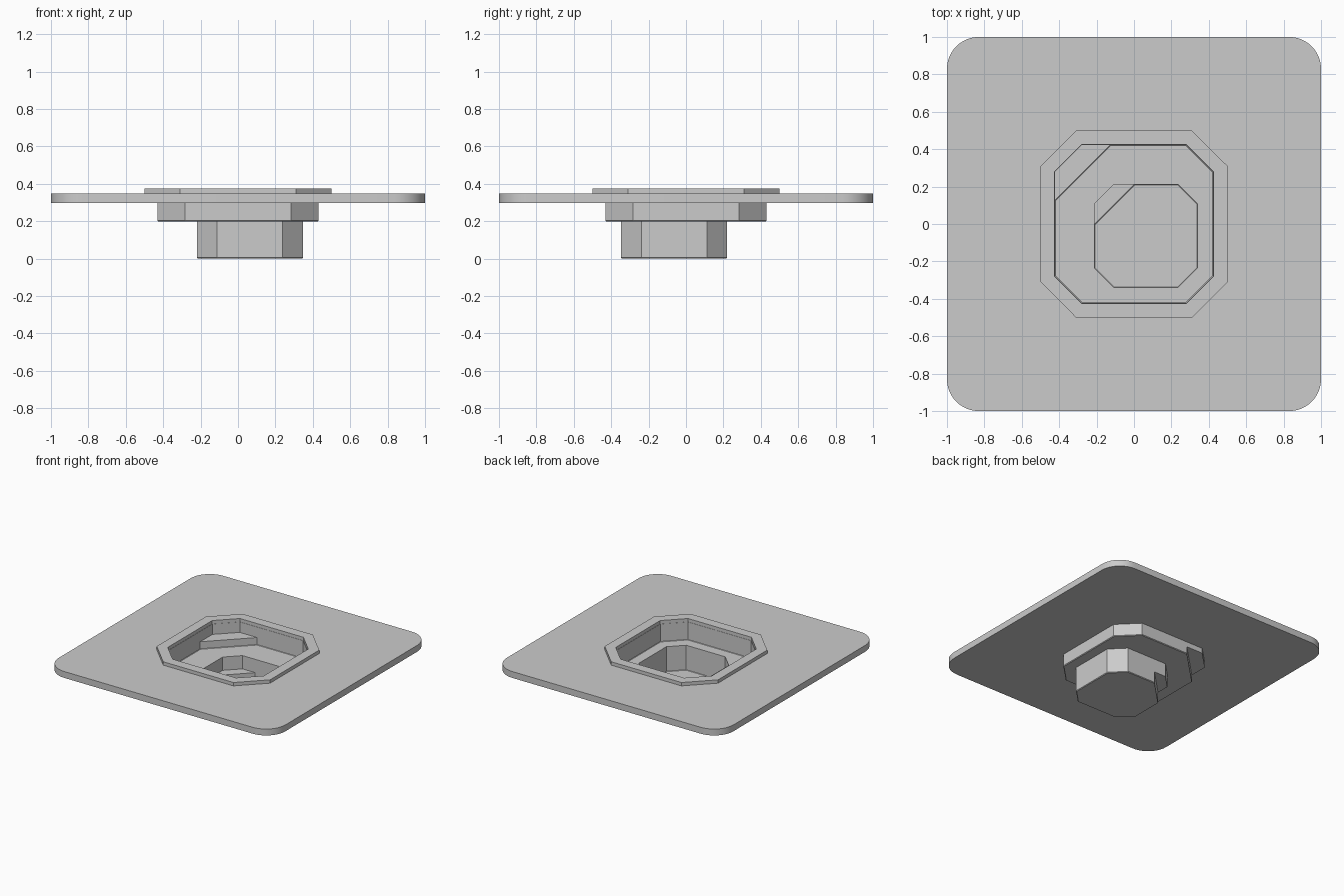
import bpy
import bmesh
import math

cube = bpy.data.objects.get("Cube")
if cube:
    bpy.data.objects.remove(cube, do_unlink=True)

grey = bpy.data.materials.new("light_grey")
grey.use_nodes = True
grey.diffuse_color = (0.6, 0.6, 0.6, 1)
grey.node_tree.nodes["Principled BSDF"].inputs["Base Color"].default_value = grey.diffuse_color

WALL = 0.008


def octagon(x0, x1, y0, y1, c, back_left=None):
    """Rectangle with cut corners; one corner may be cut deeper."""
    d = back_left or c
    return [(x0 + c, y0), (x1 - c, y0), (x1, y0 + c), (x1, y1 - c),
            (x1 - c, y1), (x0 + d, y1), (x0, y1 - d), (x0, y0 + c)]


def inset_octagon(box, c, t, back_left=None):
    x0, x1, y0, y1 = box
    shrink = t * (2 - math.sqrt(2))   # keeps wall thickness even on the corners
    d = back_left - shrink if back_left else None
    return octagon(x0 + t, x1 - t, y0 + t, y1 - t, c - shrink, d)


def rounded_square(half, radius, steps):
    pts = []
    for quarter in range(4):
        mid = math.pi / 4 + quarter * math.pi / 2
        cx = math.copysign(half - radius, math.cos(mid))
        cy = math.copysign(half - radius, math.sin(mid))
        for i in range(steps + 1):
            a = (quarter + i / steps) * math.pi / 2
            pts.append((cx + radius * math.cos(a), cy + radius * math.sin(a)))
    return pts


def prism(name, outline, z0, z1, bevel=0):
    """Extrude an outline from z0 to z1, optionally easing the bottom edge."""
    bm = bmesh.new()
    base = bm.faces.new([bm.verts.new((x, y, z0)) for x, y in outline])
    new = bmesh.ops.extrude_face_region(bm, geom=[base], use_keep_orig=True)["geom"]
    tops = [v for v in new if isinstance(v, bmesh.types.BMVert)]
    bmesh.ops.translate(bm, verts=tops, vec=(0, 0, z1 - z0))
    bmesh.ops.recalc_face_normals(bm, faces=bm.faces[:])
    if bevel:
        low = [e for e in bm.edges if all(abs(v.co.z - z0) < 1e-5 for v in e.verts)]
        bmesh.ops.bevel(bm, geom=low, offset=bevel, segments=1, affect='EDGES')
    mesh = bpy.data.meshes.new(name)
    bm.to_mesh(mesh)
    bm.free()
    mesh.materials.append(grey)
    obj = bpy.data.objects.new(name, mesh)
    bpy.context.collection.objects.link(obj)
    return obj


def activate(obj):
    bpy.ops.object.select_all(action='DESELECT')
    obj.select_set(True)
    bpy.context.view_layer.objects.active = obj


def cut(body, cutter):
    """Subtract a cutter, then discard it."""
    cutter.hide_render = True
    mod = body.modifiers.new("cut", 'BOOLEAN')
    mod.operation = 'DIFFERENCE'
    mod.solver = 'EXACT'
    mod.object = cutter
    activate(body)
    bpy.ops.object.modifier_apply(modifier=mod.name)
    bpy.data.objects.remove(cutter, do_unlink=True)


def basin(name, box, chamfer, diagonal, z0, z_step, z1):
    """Thin-walled octagonal basin with a raised step in the back-left corner."""
    x0, x1, y0, y1 = box
    body = prism(name, octagon(*box, chamfer), z0, z1, bevel=0.005)
    # shallow part over the step, then the deep part
    cut(body, prism("shallow", inset_octagon(box, chamfer, WALL), z_step, z1 + 0.1))
    cut(body, prism("deep", inset_octagon(box, chamfer, WALL, diagonal),
                    z0 + WALL, z1 + 0.1, bevel=0.003))
    # underside notch below the step
    m = 0.1
    d = diagonal - WALL
    corner = [(x0 - m, y1 - d - m), (x0 + d + m, y1 + m), (x0 - m, y1 + m)]
    cut(body, prism("notch", corner, z0 - m, z_step - WALL))
    return body


# Base plate with rounded corners and an octagonal opening
plate = prism("base_plate", rounded_square(1, 0.17, 10), 0.297, 0.348)
cut(plate, prism("opening", octagon(-0.426, 0.426, -0.426, 0.426, 0.145), 0, 1))

# Raised rim around the opening
rim = prism("rim", octagon(-0.5, 0.5, -0.5, 0.5, 0.19), 0.348, 0.375)
cut(rim, prism("opening", octagon(-0.424, 0.424, -0.424, 0.424, 0.144), 0, 1))

# Two nested basins, the lower one offset from the centre
upper_box = (-0.43, 0.43, -0.43, 0.43)
lower_box = (-0.22, 0.347, -0.347, 0.22)
upper = basin("upper_basin", upper_box, 0.147, 0.3, 0.198, 0.265, 0.348)
lower = basin("lower_basin", lower_box, 0.108, 0.22, 0, 0.1, 0.202)
cut(upper, prism("opening", inset_octagon(lower_box, 0.108, WALL), 0.1, 0.25))

for part in (plate, rim, upper, lower):
    activate(part)
    bpy.ops.object.shade_smooth_by_angle(angle=math.radians(25))
